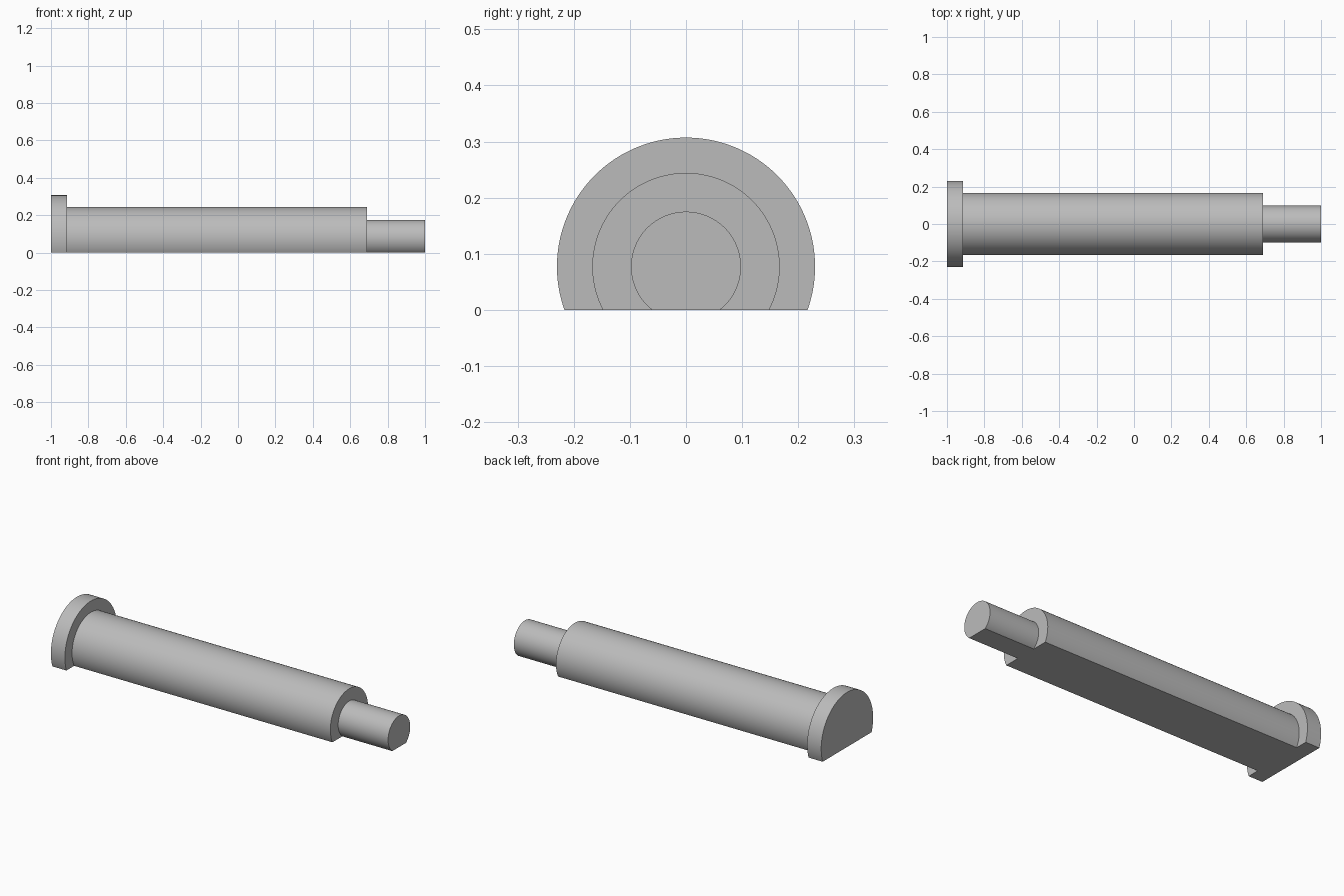
import bpy
import bmesh
from math import asin, cos, sin, pi

AXIS_Z = 0.077   # height of the pin axis above the flat underside
SEGMENTS = 96

# Stations along the pin: (x, radius) for collar, shaft and reduced tip
PROFILE = [(-1.0, 0.23), (-0.913, 0.23),
           (-0.913, 0.167), (0.69, 0.167),
           (0.69, 0.098), (1.0, 0.098)]

cube = bpy.data.objects.get("Cube")
if cube:
    bpy.data.objects.remove(cube, do_unlink=True)

grey = bpy.data.materials.new("plain grey")
grey.use_nodes = True
colour = (0.5, 0.5, 0.5, 1)
grey.diffuse_color = colour
grey.node_tree.nodes["Principled BSDF"].inputs["Base Color"].default_value = colour


def arc(bm, x, radius):
    """Circular arc over the top, starting and ending on the flat underside."""
    start = -asin(AXIS_Z / radius)
    sweep = pi - 2 * start
    ring = []
    for i in range(SEGMENTS + 1):
        a = start + sweep * i / SEGMENTS
        ring.append(bm.verts.new((x, radius * cos(a), AXIS_Z + radius * sin(a))))
    ring[0].co.z = ring[-1].co.z = 0
    return ring


# Stepped pin: curved walls and shoulders
bm = bmesh.new()
rings = [arc(bm, x, r) for x, r in PROFILE]
for a, b in zip(rings, rings[1:]):
    for i in range(SEGMENTS):
        bm.faces.new((a[i], a[i + 1], b[i + 1], b[i]))

# End caps and the continuous flat underside
bm.faces.new(rings[0])
bm.faces.new(rings[-1])
bm.faces.new([r[0] for r in rings] + [r[-1] for r in reversed(rings)])
bmesh.ops.recalc_face_normals(bm, faces=bm.faces)

mesh = bpy.data.meshes.new("stepped_pin")
bm.to_mesh(mesh)
bm.free()
mesh.materials.append(grey)
pin = bpy.data.objects.new("stepped_pin", mesh)
bpy.context.collection.objects.link(pin)

# Smooth curved walls, crisp shoulders and flats
bpy.ops.object.select_all(action="DESELECT")
pin.select_set(True)
bpy.context.view_layer.objects.active = pin
bpy.ops.object.shade_smooth_by_angle(angle=pi / 6)
